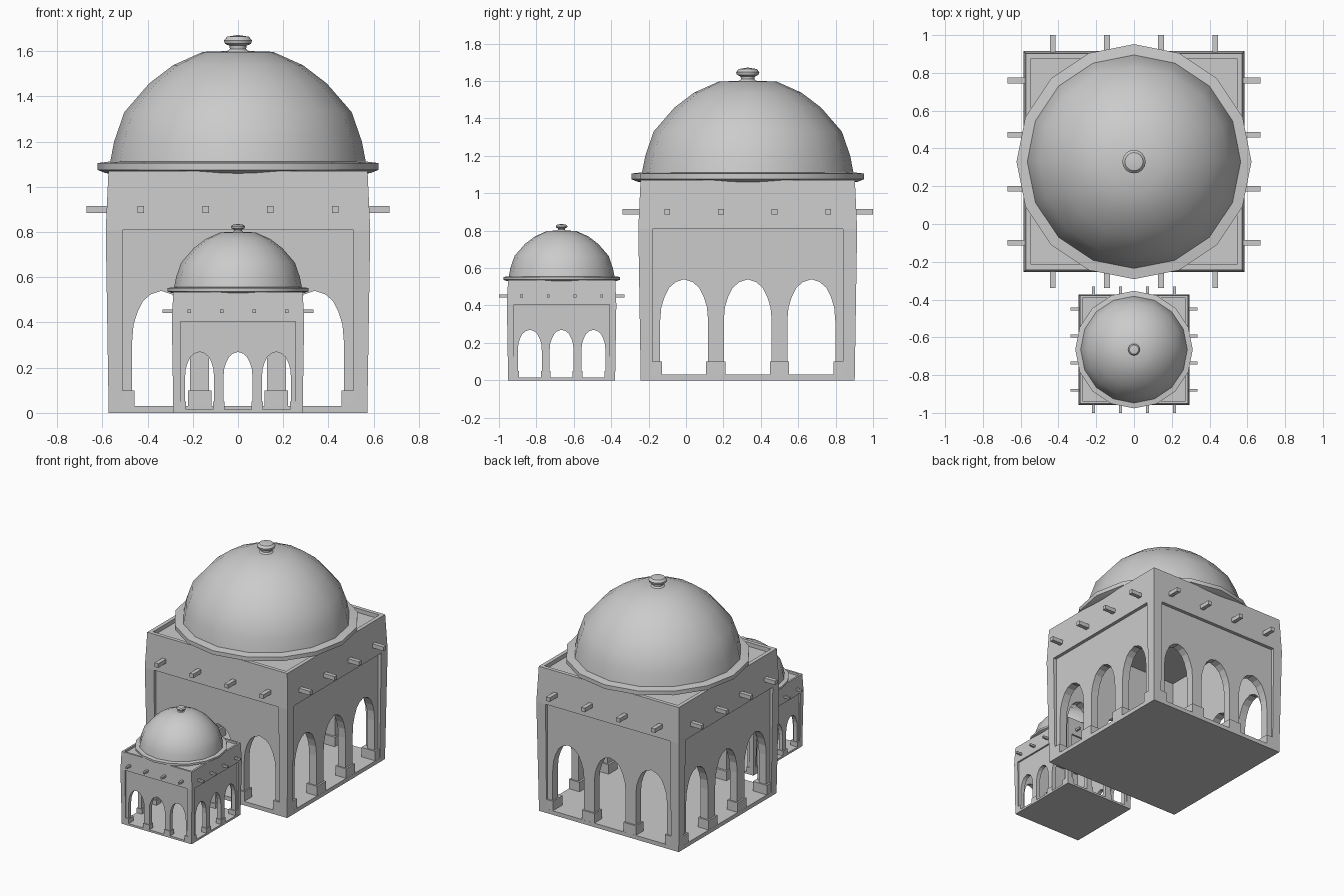
import bpy, bmesh, math
from mathutils import Matrix

if "Cube" in bpy.data.objects:
    bpy.data.objects.remove(bpy.data.objects["Cube"])

BIG_Y, SMALL_Y = 0.33, -0.665
parts = []


def finish(name, bm):
    bmesh.ops.recalc_face_normals(bm, faces=bm.faces)
    me = bpy.data.meshes.new(name)
    bm.to_mesh(me)
    bm.free()
    ob = bpy.data.objects.new(name, me)
    bpy.context.collection.objects.link(ob)
    return ob


def box(bm, x0, x1, y0, y1, z0, z1):
    m = Matrix.Translation(((x0 + x1) / 2, (y0 + y1) / 2, (z0 + z1) / 2))
    m = m @ Matrix.Diagonal((x1 - x0, y1 - y0, z1 - z0, 1))
    return bmesh.ops.create_cube(bm, size=1, matrix=m)["verts"]


def quarter(bm, verts, k):
    bmesh.ops.rotate(bm, verts=verts, matrix=Matrix.Rotation(k * math.pi / 2, 3, 'Z'))


def loft(bm, sections):
    # stacked square sections (half width, z), capped at both ends
    rings = [[bm.verts.new((sx * h, sy * h, z)) for sx, sy in ((-1, -1), (1, -1), (1, 1), (-1, 1))]
             for h, z in sections]
    for a, b in zip(rings, rings[1:]):
        for i in range(4):
            bm.faces.new((a[i], a[(i + 1) % 4], b[(i + 1) % 4], b[i]))
    bm.faces.new(rings[0])
    bm.faces.new(rings[-1])


def lathe(name, profile, n=16):
    bm = bmesh.new()
    vs = [bm.verts.new((r, 0, z)) for r, z in profile]
    es = [bm.edges.new(p) for p in zip(vs, vs[1:])]
    bmesh.ops.spin(bm, geom=vs + es, cent=(0, 0, 0), axis=(0, 0, 1),
                   angle=2 * math.pi, steps=n)
    bmesh.ops.remove_doubles(bm, verts=bm.verts, dist=1e-5)
    ob = finish(name, bm)
    bpy.ops.object.select_all(action='DESELECT')
    ob.select_set(True)
    bpy.context.view_layer.objects.active = ob
    bpy.ops.object.shade_smooth_by_angle(angle=math.radians(35))
    return ob


# Walls, slightly bulging, with a sunken roof behind the parapet
bm = bmesh.new()
loft(bm, [(0.572, 0), (0.585, 0.81), (0.573, 1.07), (0.545, 1.07), (0.545, 1.04)])
walls = finish("walls", bm)

# Cutter: hollow room and a shallow panel on each face
bm = bmesh.new()
box(bm, -0.5, 0.5, -0.5, 0.5, 0.03, 1.0)
for k in range(4):
    quarter(bm, box(bm, -0.51, 0.51, -0.8, -0.56, 0.03, 0.81), k)
cutters = [finish("room_cutter", bm)]

# Cutters: three arches through each pair of walls
half = [(0.128, 0.03), (0.128, 0.32), (0.122, 0.39), (0.105, 0.445), (0.08, 0.495), (0.045, 0.525)]
arch = half + [(0, 0.54)] + [(-x, z) for x, z in reversed(half)]
for k in range(2):
    bm = bmesh.new()
    for cx in (-0.34, 0, 0.34):
        f = bm.faces.new([bm.verts.new((cx + x, -0.7, z)) for x, z in arch])
        new = bmesh.ops.extrude_face_region(bm, geom=[f])["geom"]
        bmesh.ops.translate(bm, vec=(0, 1.4, 0),
                            verts=[v for v in new if isinstance(v, bmesh.types.BMVert)])
    quarter(bm, bm.verts[:], k)
    cutters.append(finish("arch_cutter", bm))

for c in cutters:
    mod = walls.modifiers.new("cut", 'BOOLEAN')
    mod.operation, mod.solver, mod.object = 'DIFFERENCE', 'EXACT', c
    c.hide_render = True
dg = bpy.context.evaluated_depsgraph_get()
baked = bpy.data.meshes.new_from_object(walls.evaluated_get(dg))
walls.modifiers.clear()
walls.data = baked
for c in cutters:
    bpy.data.objects.remove(c)
parts.append(walls)

# Plinths under the pillars and corners
bm = bmesh.new()
for k in range(4):
    for cx in (-0.17, 0.17):
        quarter(bm, box(bm, cx - 0.052, cx + 0.052, -0.572, -0.485, 0, 0.1), k)
    quarter(bm, box(bm, -0.572, -0.458, -0.572, -0.458, 0, 0.1), k)
parts.append(finish("pillar_plinths", bm))

# Projecting roof beams
bm = bmesh.new()
for k in range(4):
    for cx in (-0.43, -0.143, 0.143, 0.43):
        quarter(bm, box(bm, cx - 0.015, cx + 0.015, -0.67, -0.55, 0.885, 0.915), k)
parts.append(finish("beam_ends", bm))

# Dome with its base ring, and the finial
parts.append(lathe("dome", [
    (0, 1.02), (0.53, 1.02), (0.55, 1.055), (0.59, 1.062), (0.622, 1.075), (0.622, 1.105),
    (0.565, 1.112), (0.548, 1.2), (0.503, 1.33), (0.393, 1.457), (0.287, 1.538),
    (0.155, 1.597), (0, 1.602)]))
parts.append(lathe("finial", [
    (0, 1.59), (0.052, 1.596), (0.036, 1.61), (0.038, 1.624), (0.058, 1.633),
    (0.062, 1.648), (0.048, 1.664), (0, 1.672)]))

# Place the large pavilion and a half-size copy in front
for ob in parts:
    small = ob.copy()
    small.name = "small_" + ob.name
    bpy.context.collection.objects.link(small)
    small.scale = (0.5, 0.5, 0.5)
    small.location.y = SMALL_Y
    ob.location.y = BIG_Y
